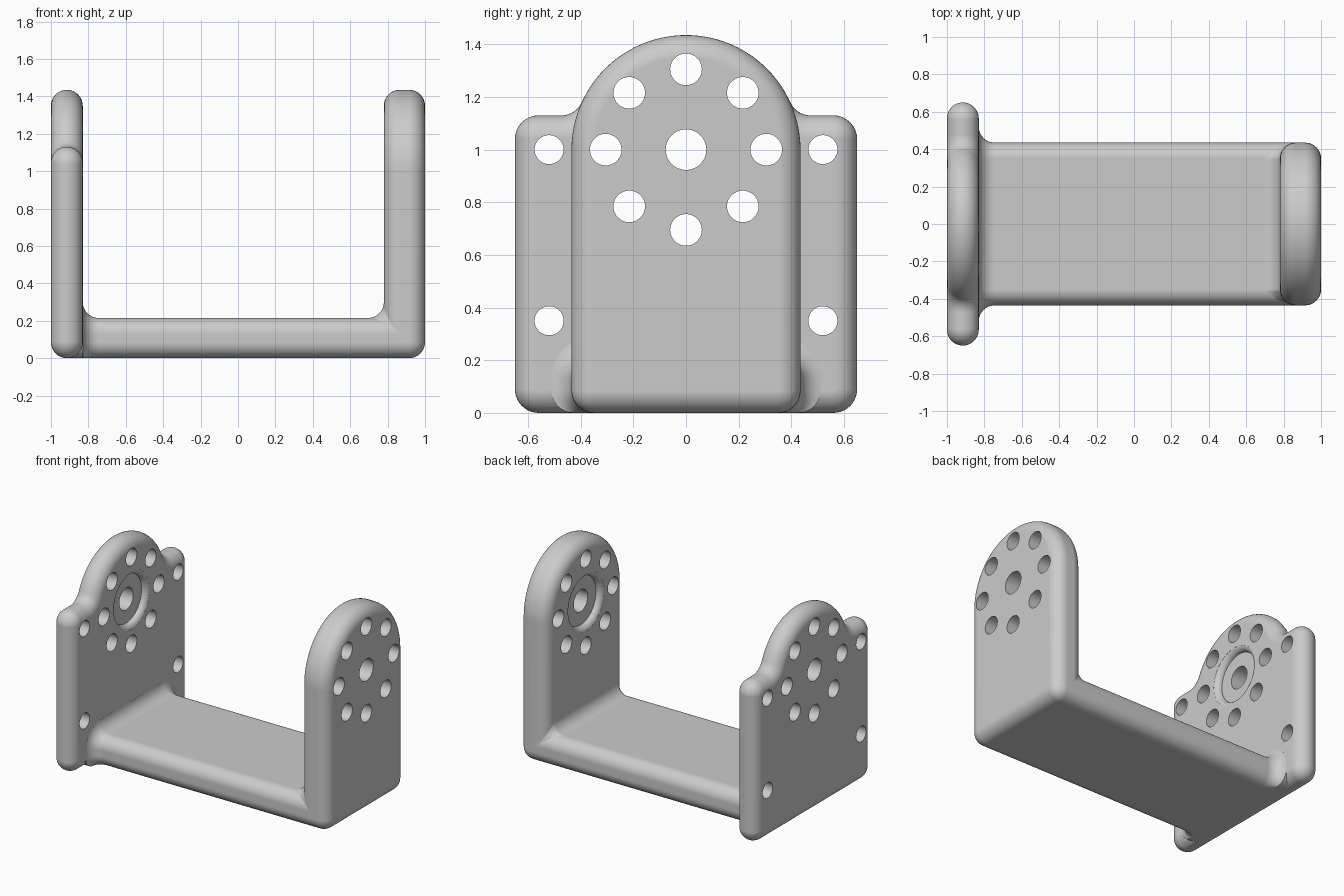
import bpy, bmesh
from math import pi, sin, cos, atan2, sqrt, radians, hypot

if "Cube" in bpy.data.objects:
    bpy.data.objects.remove(bpy.data.objects["Cube"], do_unlink=True)

# Main sizes
R = 0.085            # rounding and fillet radius
HW = 0.435           # half width of base, and arch radius
AXIS = 1.0           # height of the pivot axis
BASE_TOP = 0.215
IN_L, IN_R = -0.83, 0.78   # inner faces of the two plates
SEG = 10

grey = bpy.data.materials.new("bracket grey")
grey.use_nodes = True
color = (0.6, 0.6, 0.6, 1)
grey.diffuse_color = color
grey.node_tree.nodes["Principled BSDF"].inputs["Base Color"].default_value = color


def finish(bm, name):
    bmesh.ops.recalc_face_normals(bm, faces=bm.faces)
    mesh = bpy.data.meshes.new(name)
    bm.to_mesh(mesh)
    bm.free()
    mesh.materials.append(grey)
    obj = bpy.data.objects.new(name, mesh)
    bpy.context.collection.objects.link(obj)
    return obj


def loft(bm, rings):
    """Skin a list of closed rings and cap both ends."""
    loops = [[bm.verts.new(p) for p in ring] for ring in rings]
    n = len(loops[0])
    for a, b in zip(loops, loops[1:]):
        for i in range(n):
            bm.faces.new((a[i], a[(i + 1) % n], b[(i + 1) % n], b[i]))
    bm.faces.new(loops[0])
    bm.faces.new(loops[-1])


def lathe(bm, profile, y, z, sides=48):
    """Turn (x, radius) points about an axis along x."""
    loft(bm, [[(x, y + r * cos(2 * pi * i / sides), z + r * sin(2 * pi * i / sides))
               for i in range(sides)] for x, r in profile])


def boolean(obj, other, operation):
    mod = obj.modifiers.new(operation.title(), "BOOLEAN")
    mod.operation, mod.object, mod.solver = operation, other, "EXACT"
    other.hide_render = True
    bpy.context.view_layer.objects.active = obj
    bpy.ops.object.modifier_apply(modifier=mod.name)
    bpy.data.objects.remove(other, do_unlink=True)


# Base and arched right plate: sharp solid, then rounded edges
def make_base():
    bm = bmesh.new()
    x_cap = IN_L + R
    n = 48
    arch = [(HW * cos(pi * i / n), AXIS + HW * sin(pi * i / n)) for i in range(n + 1)]
    v = bm.verts.new
    outer = [v((1, y, z)) for y, z in arch]
    inner = [v((IN_R, y, z)) for y, z in arch]
    foot = {s: (v((x_cap, s * HW, 0)), v((1, s * HW, 0)),
                v((IN_R, s * HW, BASE_TOP)), v((x_cap, s * HW, BASE_TOP))) for s in (1, -1)}
    p, m = foot[1], foot[-1]
    f = bm.faces.new
    for i in range(n):
        f((outer[i], outer[i + 1], inner[i + 1], inner[i]))
    f(outer + [m[1], p[1]])
    f(inner + [m[2], p[2]])
    f((p[0], p[1], outer[0], inner[0], p[2], p[3]))
    f((m[0], m[1], outer[-1], inner[-1], m[2], m[3]))
    f((p[0], p[1], m[1], m[0]))
    f((p[2], p[3], m[3], m[2]))
    f((p[0], p[3], m[3], m[0]))
    bmesh.ops.recalc_face_normals(bm, faces=bm.faces)
    edges = [e for e in bm.edges if e.calc_face_angle() > 0.5
             and any(w.co.x > x_cap + 0.01 for w in e.verts)]
    bmesh.ops.bevel(bm, geom=edges, offset=R, offset_type="OFFSET", segments=SEG,
                    profile=0.5, affect="EDGES", clamp_overlap=False)

    # Flare the open end outwards to fillet into the left plate
    cap = min(bm.faces, key=lambda q: q.calc_center_median().x)
    start = [w.co.copy() for w in cap.verts]
    steps = [radians(84) * k / SEG for k in range(1, SEG + 1)]
    stations = [(x_cap - R * sin(a), R * (1 - cos(a))) for a in steps]
    stations.append((-0.912, stations[-1][1]))
    for x, e in stations:
        cap = bmesh.ops.extrude_discrete_faces(bm, faces=[cap])["faces"][0]
        for w, co in zip(cap.verts, start):
            side = 1 if co.y > 0 else -1
            dy, dz = side, 0
            if co.z > R + 0.01:
                dy = side * max(abs(co.y) - HW + R, 0)
                dz = max(co.z - BASE_TOP + R, 0)
            length = hypot(dy, dz) or 1
            w.co = (x, co.y + e * dy / length, co.z + e * dz / length)
    return finish(bm, "bracket")


# Left plate: shouldered arch outline with a fully round rim
def make_left_plate():
    half, top, c = 0.65, 1.13, 0.09
    rise = top + R - AXIS
    fy = sqrt((HW + R) ** 2 - rise ** 2)
    a = atan2(rise, fy)
    arcs = [(half - c, c, c, -pi / 2, 0, 1),
            (half - c, top - c, c, 0, pi / 2, 1),
            (fy, top + R, R, 1.5 * pi, pi + a, -1),
            (0, AXIS, HW, a, pi / 2, 1)]
    pts = []
    for cy, cz, r, a0, a1, sign in arcs:
        n = 24 if r == HW else SEG
        for i in range(n + 1):
            t = a0 + (a1 - a0) * i / n
            pt = (cy + r * cos(t), cz + r * sin(t), sign * cos(t), sign * sin(t))
            if not pts or hypot(pt[0] - pts[-1][0], pt[1] - pts[-1][1]) > 1e-5:
                pts.append(pt)
    pts += [(-y, z, -ny, nz) for y, z, ny, nz in reversed(pts[:-1])]
    rings = []
    for i in range(2 * SEG + 1):
        t = pi * i / (2 * SEG)
        d = R * (1 - sin(t))
        rings.append([(-1 + R - R * cos(t), y - d * ny, z - d * nz) for y, z, ny, nz in pts])
    bm = bmesh.new()
    loft(bm, rings)
    return finish(bm, "left_plate")


# Bolt circle, mounting holes and pivot bore with rounded inner recesses
def make_holes():
    bm = bmesh.new()
    for k in range(8):
        t = k * pi / 4
        lathe(bm, [(-1.1, 0.06), (1.1, 0.06)], 0.305 * cos(t), AXIS + 0.305 * sin(t))
    for y in (-0.52, 0.52):
        for z in (0.35, AXIS):
            lathe(bm, [(-1.1, 0.055), (-0.7, 0.055)], y, z)
    bore, seat, depth = 0.077, 0.17, 0.04

    def recess(face, s):
        curve = [radians(80) * k / 6 for k in range(7)]
        return ([(s * 1.1, bore), (face + s * depth, bore)]
                + [(face + s * depth * (1 - sin(t)), seat + depth * (1 - cos(t))) for t in curve]
                + [(face - s * 0.03, seat + depth)])
    lathe(bm, recess(IN_L, -1) + recess(IN_R, 1)[::-1], 0, AXIS, 64)
    return finish(bm, "hole_cutter")


bracket = make_base()
boolean(bracket, make_left_plate(), "UNION")
boolean(bracket, make_holes(), "DIFFERENCE")

# Smooth rounded rims, crisp hole edges, flat plates
bpy.ops.object.select_all(action="DESELECT")
bracket.select_set(True)
bpy.context.view_layer.objects.active = bracket
bpy.ops.object.shade_smooth_by_angle(angle=radians(35))
weighted = bracket.modifiers.new("Weighted normals", "WEIGHTED_NORMAL")
weighted.keep_sharp = True
